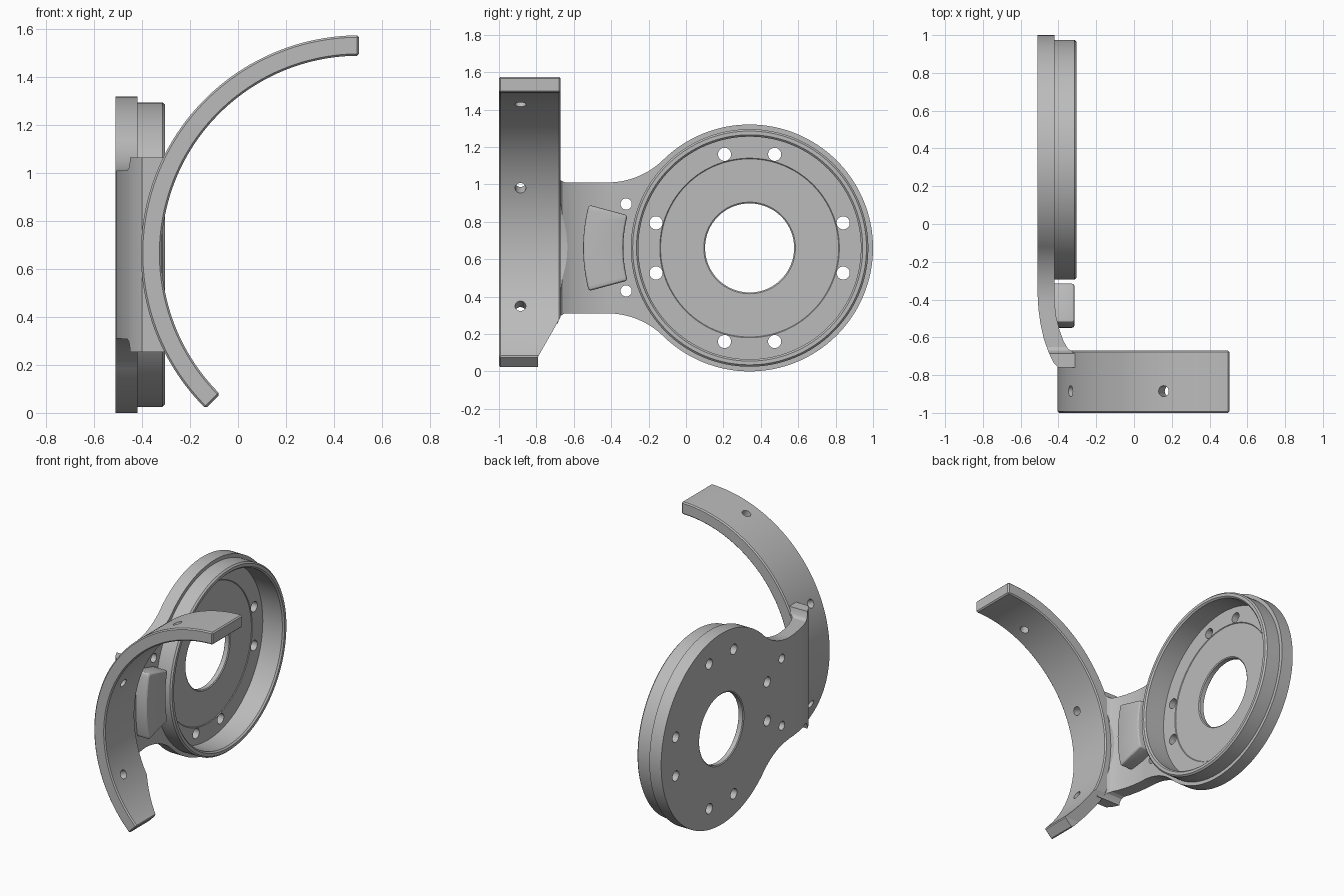
import bpy, bmesh
from math import sin, cos, pi, radians, atan2, hypot
from mathutils import Vector, Matrix

cube = bpy.data.objects.get("Cube")
if cube:
    bpy.data.objects.remove(cube, do_unlink=True)

grey = bpy.data.materials.new("plain_grey")
grey.use_nodes = True
grey.diffuse_color = (0.5, 0.5, 0.5, 1)
grey.node_tree.nodes["Principled BSDF"].inputs["Base Color"].default_value = (0.5, 0.5, 0.5, 1)

DISC = (0.34, 0.66)      # disc centre in y, z
BAND = (0.505, 0.665)    # band centre in x, z


def finish(name, bm):
    bmesh.ops.recalc_face_normals(bm, faces=bm.faces)
    mesh = bpy.data.meshes.new(name)
    bm.to_mesh(mesh)
    bm.free()
    mesh.materials.append(grey)
    obj = bpy.data.objects.new(name, mesh)
    bpy.context.collection.objects.link(obj)
    return obj


def prism(name, points, axis, start, end):
    """Extrude a 2D outline along x, y or z."""
    place = {"x": lambda p, d: (d, p[0], p[1]),
             "y": lambda p, d: (p[0], d, p[1]),
             "z": lambda p, d: (p[0], p[1], d)}[axis]
    bm = bmesh.new()
    face = bm.faces.new([bm.verts.new(place(p, start)) for p in points])
    out = bmesh.ops.extrude_face_region(bm, geom=[face])
    verts = [v for v in out["geom"] if isinstance(v, bmesh.types.BMVert)]
    shift = Vector(place((0, 0), end - start))
    bmesh.ops.translate(bm, verts=verts, vec=shift)
    return finish(name, bm)


def arc(centre, radius, a, b, n):
    return [(centre[0] + radius * cos(radians(a + (b - a) * i / n)),
             centre[1] + radius * sin(radians(a + (b - a) * i / n))) for i in range(n + 1)]


def rod(position, direction, radius, length):
    """Round cutter centred on a position."""
    bm = bmesh.new()
    turn = Vector(direction).to_track_quat("Z", "Y").to_matrix().to_4x4()
    bmesh.ops.create_cone(bm, cap_ends=True, segments=32, radius1=radius, radius2=radius,
                          depth=length, matrix=Matrix.Translation(position) @ turn)
    return finish("cutter", bm)


def apply(obj, mod):
    bpy.context.view_layer.objects.active = obj
    bpy.ops.object.modifier_apply(modifier=mod.name)


def boolean(obj, other, operation="DIFFERENCE"):
    mod = obj.modifiers.new("cut", "BOOLEAN")
    mod.operation, mod.solver, mod.object = operation, "EXACT", other
    apply(obj, mod)
    bpy.data.objects.remove(other, do_unlink=True)


def bevel(obj, width, segments=1):
    mod = obj.modifiers.new("bevel", "BEVEL")
    mod.width, mod.segments = width, segments
    mod.limit_method, mod.angle_limit = "ANGLE", radians(40)
    apply(obj, mod)


def smooth(obj):
    bpy.ops.object.select_all(action="DESELECT")
    obj.select_set(True)
    bpy.context.view_layer.objects.active = obj
    bpy.ops.object.shade_smooth_by_angle(angle=radians(25))


# Cupped disc: revolved section as (x, radius)
section = [(-0.51, 0.245), (-0.51, 0.66), (-0.42, 0.66), (-0.42, 0.635), (-0.315, 0.635),
           (-0.305, 0.625), (-0.305, 0.605), (-0.315, 0.595), (-0.465, 0.595),
           (-0.465, 0.48), (-0.469, 0.476), (-0.469, 0.245), (-0.465, 0.24), (-0.505, 0.238)]
section[-3:] = [(-0.469, 0.245), (-0.474, 0.238), (-0.505, 0.238)]
bm = bmesh.new()
ring = [bm.verts.new((x, DISC[0] + r, DISC[1])) for x, r in section]
edges = [bm.edges.new((ring[i - 1], ring[i])) for i in range(len(ring))]
bmesh.ops.spin(bm, geom=ring + edges, cent=(0, *DISC), axis=(1, 0, 0),
               angle=2 * pi, steps=128, use_merge=True)
bmesh.ops.remove_doubles(bm, verts=bm.verts, dist=0.0001)
disc = finish("cupped_disc", bm)
for quarter in range(4):
    for side in (-15, 15):
        a = radians(90 * quarter + side)
        boolean(disc, rod((-0.48, DISC[0] + 0.518 * cos(a), DISC[1] + 0.518 * sin(a)),
                          (1, 0, 0), 0.035, 0.2))
smooth(disc)

# Curved band with a clipped lower corner and radial screw holes
band = prism("curved_band", arc(BAND, 0.91, 90, 225.3, 72) + arc(BAND, 0.825, 225.3, 90, 72),
             "y", -1, -0.67)
bevel(band, 0.008)
boolean(band, prism("cutter", [(-0.665, 0.30), (-0.79, 0.08), (-0.79, -0.1), (-0.5, -0.1),
                               (-0.5, 0.30)], "x", -0.6, 0.2))
for angle in (112.5, 157.5, 202.5):
    a = radians(angle)
    boolean(band, rod((BAND[0] + 0.87 * cos(a), -0.885, BAND[1] + 0.87 * sin(a)),
                      (cos(a), 0, sin(a)), 0.029, 0.3))
smooth(band)

# Bent arm: plan section trimmed to the filleted side outline
plan = [(-0.51, 0.2), (-0.51, -0.38), (-0.506, -0.45), (-0.495, -0.53), (-0.477, -0.61),
        (-0.452, -0.68), (-0.425, -0.735), (-0.40, -0.76), (-0.22, -0.76), (-0.22, -0.672),
        (-0.33, -0.672), (-0.35, -0.66), (-0.373, -0.62), (-0.395, -0.56), (-0.412, -0.49),
        (-0.42, -0.42), (-0.42, 0.2)]
arm = prism("bent_arm", plan, "z", -0.2, 1.6)
fillet_centre = (-0.42, 1.437)
dy, dz = fillet_centre[0] - DISC[0], fillet_centre[1] - DISC[1]
touch = atan2(-dz, -dy) * 180 / pi % 360
half = [(-0.78, 1.065), (-0.685, 1.065), (-0.68, 1.04), (-0.67, 1.022), (-0.65, 1.011)]
half += arc(fillet_centre, 0.427, 270, touch, 16)
half += arc(DISC, 0.62, touch - 180, 180, 24)
lower = [(y, 2 * DISC[1] - z) for y, z in reversed(half[:-1])]
boolean(arm, prism("cutter", half + lower, "x", -0.7, 0), "INTERSECT")
boolean(arm, prism("cutter", arc(BAND, 0.87, 0, 357, 119), "y", -1.2, -0.5))
for z in (0.43, 0.895):
    boolean(arm, rod((-0.47, -0.32, z), (1, 0, 0), 0.03, 0.3))
smooth(arm)

# Raised pad between the disc and the band
pad = prism("raised_pad", arc(DISC, 0.89, 165, 195, 16) + arc(DISC, 0.675, 195, 165, 16),
            "x", -0.46, -0.315)
bevel(pad, 0.015, 3)
smooth(pad)
